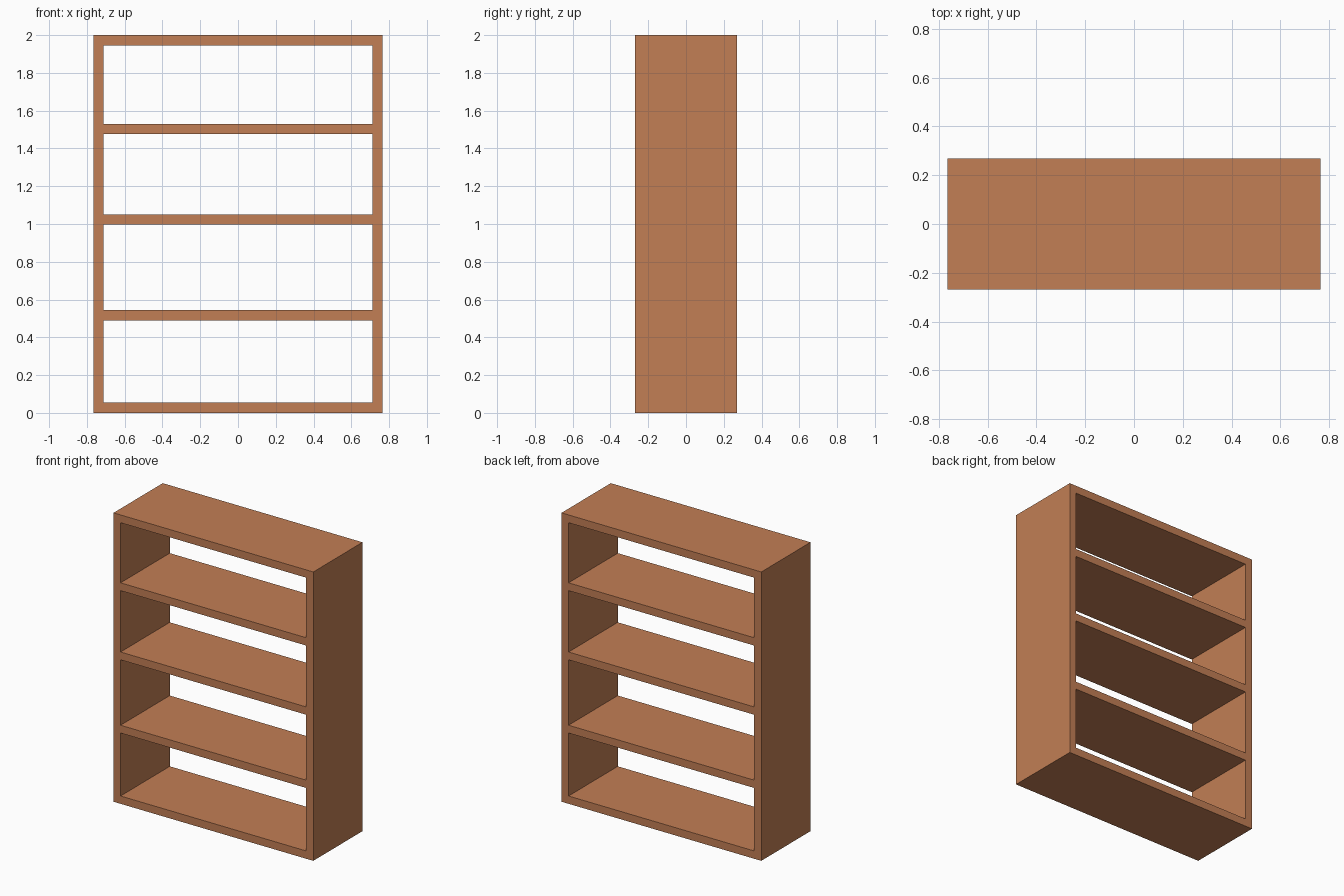
import bpy
import bmesh

if "Cube" in bpy.data.objects:
    bpy.data.objects.remove(bpy.data.objects["Cube"])

HALF_W, HALF_D, HEIGHT, T = 0.765, 0.269, 2.0, 0.054
SHELF_BOTTOMS = [0.0, 0.49, 0.997, 1.476, HEIGHT - T]

# Front outline as a grid: columns are side / opening / side, rows alternate board / opening
xs = [-HALF_W, -HALF_W + T, HALF_W - T, HALF_W]
zs = [z for b in SHELF_BOTTOMS for z in (b, b + T)]

bm = bmesh.new()
grid = [[bm.verts.new((x, -HALF_D, z)) for x in xs] for z in zs]
for r in range(len(zs) - 1):
    for c in range(len(xs) - 1):
        if r % 2 == 1 and c == 1:
            continue  # open compartment
        bm.faces.new((grid[r][c], grid[r][c + 1], grid[r + 1][c + 1], grid[r + 1][c]))

# Extrude to full depth, open at front and back
ext = bmesh.ops.extrude_face_region(bm, geom=bm.faces[:], use_keep_orig=True)
moved = [g for g in ext["geom"] if isinstance(g, bmesh.types.BMVert)]
bmesh.ops.translate(bm, verts=moved, vec=(0, 2 * HALF_D, 0))

# Merge the strips along the outer side walls into single flat faces
bm.normal_update()
walls = [e for e in bm.edges
         if all(abs(abs(v.co.x) - HALF_W) < 1e-5 for v in e.verts)
         and abs(e.verts[0].co.y - e.verts[1].co.y) > 0.1
         and len(e.link_faces) == 2 and e.calc_face_angle() < 0.01]
bmesh.ops.dissolve_edges(bm, edges=walls, use_verts=False)
bmesh.ops.recalc_face_normals(bm, faces=bm.faces[:])

mesh = bpy.data.meshes.new("bookcase")
bm.to_mesh(mesh)
bm.free()
bookcase = bpy.data.objects.new("bookcase", mesh)
bpy.context.collection.objects.link(bookcase)

# Warm wood colour
wood = bpy.data.materials.new("wood")
wood.diffuse_color = (0.54, 0.21, 0.09, 1)
wood.use_nodes = True
wood.node_tree.nodes["Principled BSDF"].inputs["Base Color"].default_value = wood.diffuse_color
mesh.materials.append(wood)
